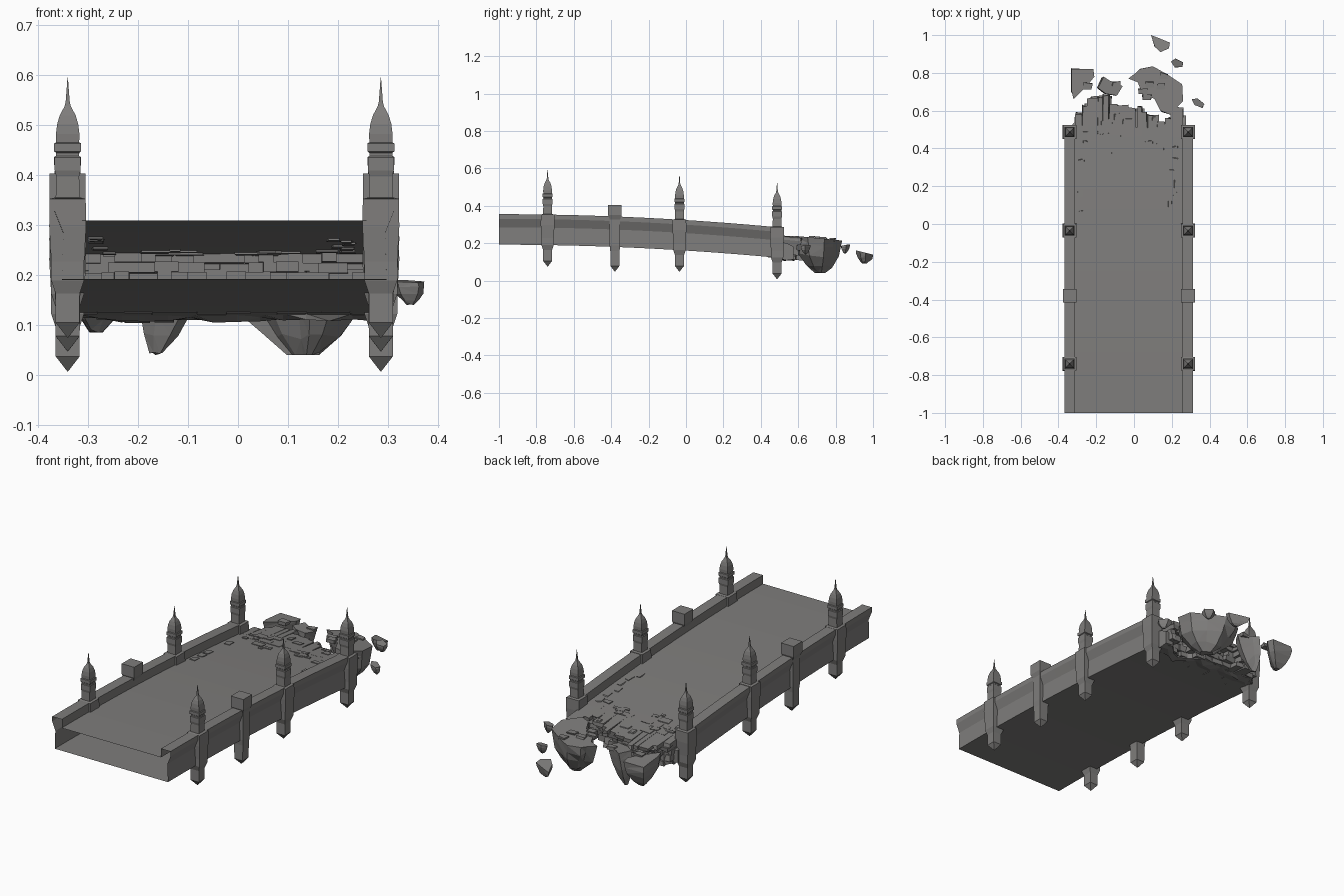
import bpy, bmesh, math, random
from mathutils import Vector

if "Cube" in bpy.data.objects:
    bpy.data.objects.remove(bpy.data.objects["Cube"])

random.seed(7)
CX = -0.0275          # centre line of the bridge
stone = bpy.data.materials.new("grey stone")
stone.diffuse_color = (0.21, 0.205, 0.2, 1)
stone.use_nodes = True
stone.node_tree.nodes["Principled BSDF"].inputs["Base Color"].default_value = stone.diffuse_color


def sag(y):
    """Downward curve of the bridge towards its broken end."""
    return 0.0315 * (y + 1) ** 2


def finish(name, bm, bend=False):
    if bend:
        for v in bm.verts:
            v.co.z -= sag(v.co.y)
    bmesh.ops.recalc_face_normals(bm, faces=bm.faces)
    me = bpy.data.meshes.new(name)
    bm.to_mesh(me)
    bm.free()
    me.materials.append(stone)
    ob = bpy.data.objects.new(name, me)
    bpy.context.collection.objects.link(ob)
    return ob


def loft(bm, rings, caps=True, closed=True):
    """Skin a list of equal-length point rings."""
    vs = [[bm.verts.new(p) for p in r] for r in rings]
    n = len(rings[0])
    for a, b in zip(vs, vs[1:]):
        for i in range(n):
            j = (i + 1) % n
            bm.faces.new((a[i], a[j], b[j], b[i]))
    if caps:
        bm.faces.new(vs[0])
        bm.faces.new(vs[-1])


def box(bm, x0, x1, y0, y1, z0, z1, skew=0.0):
    def ring(z):
        return [(x0, y0, z), (x1, y0, z),
                (x1 + random.uniform(-skew, skew), y1 + random.uniform(-skew, skew), z),
                (x0 + random.uniform(-skew, skew), y1 + random.uniform(-skew, skew), z)]
    loft(bm, [ring(z0), ring(z1)])


# Bridge body: open-ended hollow shell with parapets
half = [(0.285, 0.31), (0.285, 0.355), (0.34, 0.355), (0.34, 0.33), (0.322, 0.285), (0.325, 0.192)]
profile = half + [(-x, z) for x, z in reversed(half)]
bm = bmesh.new()
ys = [-1 + 1.51 * i / 14 for i in range(15)]
loft(bm, [[(CX + x, y, z) for x, z in profile] for y in ys], caps=False)
finish("bridge_body", bm, True)


# Spired pillars and plain blocks, square in section
def post(name, x, y, prof):
    bm = bmesh.new()
    rings = []
    for r, z in prof:
        z -= sag(y)
        rings.append([(x - r, y - r, z), (x + r, y - r, z), (x + r, y + r, z), (x - r, y + r, z)])
    loft(bm, rings)
    finish(name, bm)


spired = [(0.0008, 0.077), (0.024, 0.107), (0.024, 0.165), (0.033, 0.192), (0.033, 0.23),
          (0.037, 0.30), (0.036, 0.355), (0.024, 0.358), (0.023, 0.40), (0.026, 0.412),
          (0.026, 0.438), (0.023, 0.441), (0.023, 0.447), (0.027, 0.45), (0.027, 0.466),
          (0.023, 0.468), (0.0235, 0.485), (0.021, 0.505), (0.016, 0.522), (0.008, 0.537),
          (0.006, 0.541), (0.004, 0.55), (0.0004, 0.598)]
plain = [(0.0008, 0.06), (0.024, 0.09), (0.025, 0.17), (0.028, 0.20), (0.028, 0.34),
         (0.036, 0.362), (0.036, 0.416)]
for side, s in (("left", -1), ("right", 1)):
    x = CX + s * 0.3135
    for i, y in enumerate((-0.74, -0.035, 0.487)):
        post(f"spired_pillar_{side}_{i + 1}", x, y, spired)
    post(f"plain_pillar_{side}", x, -0.38, plain)

# Broken end: courses of stones following a ragged edge
edge_pts = [(-0.315, 0.57), (-0.26, 0.63), (-0.21, 0.68), (-0.14, 0.68), (-0.08, 0.61), (-0.03, 0.63),
            (0.03, 0.62), (0.10, 0.57), (0.14, 0.54), (0.20, 0.57), (0.22, 0.62), (0.265, 0.62)]


def edge(x):
    for (xa, ya), (xb, yb) in zip(edge_pts, edge_pts[1:]):
        if x <= xb:
            return ya + (yb - ya) * (x - xa) / (xb - xa)
    return edge_pts[-1][1]


bm = bmesh.new()
for k, (z1, z0, back) in enumerate([(0.3105, 0.292, 0), (0.292, 0.272, 0.015), (0.272, 0.245, 0.03),
                                    (0.245, 0.215, 0.025), (0.215, 0.19, 0.04)]):
    x = -0.312
    while x < 0.257:
        w = random.uniform(0.025, 0.06)
        x1 = min(x + w, 0.257)
        y1 = edge((x + x1) / 2) - back + random.uniform(-0.012, 0.012)
        box(bm, x, x1, 0.46 + random.uniform(-0.03, 0.03), max(y1, 0.5), z0, z1, 0.006)
        x = x1
finish("broken_end_courses", bm, True)

# Ragged rock clinging under the broken end
bm = bmesh.new()
n = 14
rings = []
for y, z1, z0 in [(0.48, 0.28, 0.192), (0.53, 0.275, 0.185), (0.57, 0.26, 0.19)]:
    xs = [-0.325 + 0.6 * i / (n - 1) for i in range(n)]
    dy = [min(0, edge(q) - 0.61) + random.uniform(-0.01, 0.01) for q in xs]
    f = 0 if y < 0.5 else 1
    rings.append([(q, y + f * e, z0 + f * random.uniform(-0.008, 0.008)) for q, e in zip(xs, dy)] +
                 [(q, y + f * e, z1) for q, e in reversed(list(zip(xs, dy)))])
loft(bm, rings)
bmesh.ops.triangulate(bm, faces=bm.faces)
finish("broken_end_core", bm, True)

# Loose paving slabs and chips on the deck
bm = bmesh.new()
for i in range(26):
    x = random.uniform(-0.29, 0.2)
    y = random.uniform(0.36, 0.56)
    box(bm, x, x + random.uniform(0.02, 0.06), y, y + random.uniform(0.015, 0.035), 0.306,
        0.3115 + random.uniform(0, 0.004), 0.006)
for y in (0.08, 0.13, 0.19, 0.25, 0.31, 0.37):
    x = random.uniform(0.18, 0.215)
    box(bm, x, x + random.uniform(0.02, 0.04), y, y + 0.04, 0.306, 0.313, 0.006)
for x, y in ((-0.3, 0.03), (-0.3, 0.09), (-0.3, 0.14), (-0.29, 0.3)):
    box(bm, x, x + 0.03, y, y + 0.04, 0.306, 0.313, 0.006)
finish("loose_paving", bm, True)


# Falling chunks: flat paved top, faceted tapering rock below
def chunk(name, outline, zt, zb, low, tilt=0.0, slabs=0):
    bm = bmesh.new()
    c = sum((Vector(p) for p in outline), Vector((0, 0))) / len(outline)
    low = Vector(low)
    rings = []
    for t, s in ((0, 1), (0.22, 1.0), (0.5, 0.85), (0.8, 0.55), (1, 0.22)):
        m = c.lerp(low, t)
        j = 0.0 if t == 0 else 0.05
        ring = []
        for p in outline:
            q = m + (Vector(p) - c) * s * (1 + random.uniform(-j * 2, j))
            z = zt + (zb - zt) * t + random.uniform(-j, j) * (zt - zb)
            ring.append((q.x, q.y, max(z, zb) + tilt * (q.y - c.y) * (1 - t)))
        rings.append(ring)
    loft(bm, rings)
    bmesh.ops.triangulate(bm, faces=[f for f in bm.faces if len(f.verts) == 4])
    size = max((Vector(p) - c).length for p in outline)
    for i in range(slabs):
        x, y = c.x + random.uniform(-0.55, 0.4) * size, c.y + random.uniform(-0.4, 0.3) * size
        z = zt + tilt * (y - c.y)
        box(bm, x, x + 0.045, y, y + 0.03, z - 0.012, z + 0.006, 0.008)
    finish(name, bm)


chunk("large_chunk", [(-0.03, 0.77), (0.01, 0.80), (0.03, 0.82), (0.10, 0.835), (0.18, 0.79), (0.255, 0.74),
                      (0.26, 0.65), (0.19, 0.58), (0.14, 0.60), (0.11, 0.66), (0.04, 0.70), (0.02, 0.75)],
      0.225, 0.04, (0.13, 0.72), -0.1, 5)
chunk("left_chunk", [(-0.33, 0.82), (-0.215, 0.82), (-0.21, 0.78), (-0.25, 0.73), (-0.32, 0.66), (-0.33, 0.70)],
      0.215, 0.085, (-0.285, 0.76), -0.1, 1)
chunk("middle_chunk", [(-0.19, 0.72), (-0.16, 0.78), (-0.13, 0.76), (-0.06, 0.73), (-0.09, 0.68), (-0.15, 0.69)],
      0.22, 0.04, (-0.165, 0.73), 0.0, 1)
chunk("far_pebble", [(0.09, 1.0), (0.13, 0.985), (0.19, 0.96), (0.185, 0.93), (0.14, 0.91), (0.11, 0.94)],
      0.15, 0.09, (0.14, 0.955), -0.25)
chunk("mid_pebble", [(0.195, 0.86), (0.22, 0.875), (0.26, 0.855), (0.255, 0.83), (0.215, 0.83)],
      0.19, 0.145, (0.23, 0.85), 0.2)
chunk("side_pebble", [(0.305, 0.66), (0.335, 0.665), (0.373, 0.635), (0.36, 0.615), (0.32, 0.63)],
      0.188, 0.14, (0.345, 0.64), 0.1)
